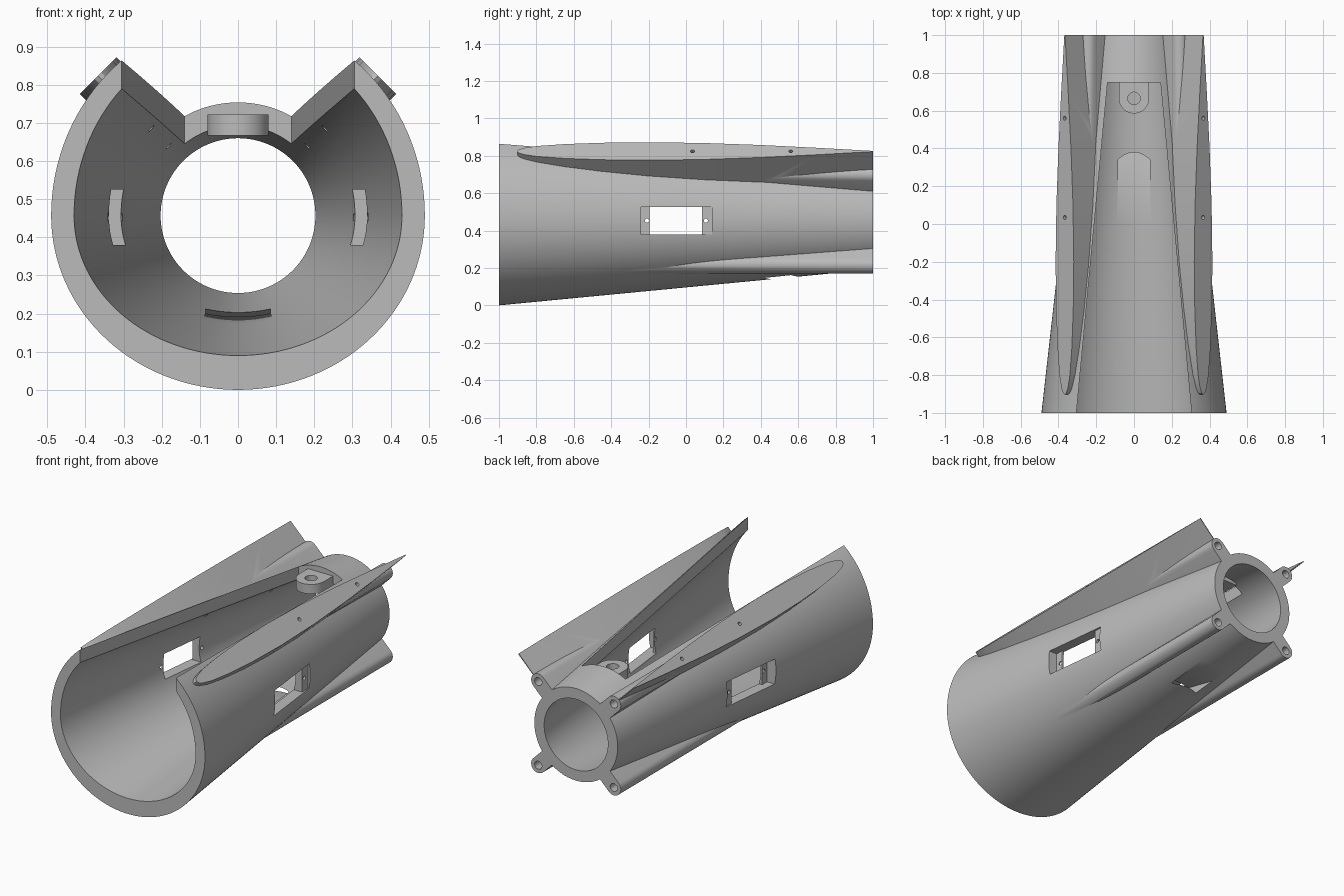
import bpy, bmesh, math
from mathutils import Vector

if "Cube" in bpy.data.objects:
    bpy.data.objects.remove(bpy.data.objects["Cube"])

grey = bpy.data.materials.new("plain_grey")
grey.use_nodes = True
grey.diffuse_color = (0.5, 0.5, 0.5, 1)
bsdf = grey.node_tree.nodes["Principled BSDF"]
bsdf.inputs["Base Color"].default_value = (0.5, 0.5, 0.5, 1)
bsdf.inputs["Roughness"].default_value = 0.6

AXIS_Z = 0.457
X, Y, Z = Vector((1, 0, 0)), Vector((0, 1, 0)), Vector((0, 0, 1))
CENTRE = Vector((0, 0, AXIS_Z))


def make(name, rings):
    """Closed solid skinned through a list of matching rings."""
    bm = bmesh.new()
    loops = [[bm.verts.new(p) for p in ring] for ring in rings]
    n = len(loops[0])
    for a, b in zip(loops, loops[1:]):
        for i in range(n):
            j = (i + 1) % n
            bm.faces.new((a[i], a[j], b[j], b[i]))
    bm.faces.new(loops[0])
    bm.faces.new(loops[-1])
    bmesh.ops.recalc_face_normals(bm, faces=bm.faces)
    mesh = bpy.data.meshes.new(name)
    bm.to_mesh(mesh)
    bm.free()
    mesh.materials.append(grey)
    ob = bpy.data.objects.new(name, mesh)
    bpy.context.collection.objects.link(ob)
    return ob


def prism(name, pts, origin, u, v, w, lo, hi):
    """Outline in the u-v plane, extruded along w from lo to hi."""
    return make(name, [[origin + u * a + v * b + w * h for a, b in pts] for h in (lo, hi)])


def circle(r, n=24, cu=0, cv=0):
    return [(cu + r * math.cos(2 * math.pi * i / n), cv + r * math.sin(2 * math.pi * i / n))
            for i in range(n)]


def rect(u0, u1, v0, v1):
    return [(u0, v0), (u1, v0), (u1, v1), (u0, v1)]


def tapered_tube(name, half, top, bottom, r_end, y0, y1):
    """Egg-shaped section at the front blending to a circle at the rear."""
    rings, n, steps = [], 128, 6
    for k in range(steps + 1):
        y = y0 + (y1 - y0) * k / steps
        t = (y + 1) / 2
        mix = lambda a: a + (r_end - a) * t
        ring = []
        for i in range(n):
            c, s = math.cos(2 * math.pi * i / n), math.sin(2 * math.pi * i / n)
            ring.append(Vector((mix(half) * c, y, AXIS_Z + mix(top if s > 0 else bottom) * s)))
        rings.append(ring)
    return make(name, rings)


def boolean(target, tool, op):
    mod = target.modifiers.new(op, "BOOLEAN")
    mod.operation, mod.solver, mod.object = op, "EXACT", tool
    bpy.ops.object.select_all(action="DESELECT")
    bpy.context.view_layer.objects.active = target
    target.select_set(True)
    bpy.ops.object.modifier_apply(modifier=mod.name)
    bpy.data.objects.remove(tool)


def smooth(ob):
    bpy.ops.object.select_all(action="DESELECT")
    bpy.context.view_layer.objects.active = ob
    ob.select_set(True)
    bpy.ops.object.shade_smooth_by_angle(angle=math.radians(25))


# Tapered outer body
hull = tapered_tube("hull_shell", 0.49, 0.52, 0.457, 0.265, -1, 1.03)

# Lens-shaped side rails, extruded outward at 45 degrees
half_lens = [(-0.895, 0.012), (-0.87, 0.024), (-0.8, 0.039), (-0.65, 0.054), (-0.45, 0.064),
             (-0.2, 0.068), (0.1, 0.062), (0.4, 0.047), (0.7, 0.026), (1.02, 0.001)]
lens = [(-0.902, 0)] + half_lens + [(a, -b) for a, b in reversed(half_lens)]

# Ear outline: rounded tip reaching in to the tube wall
R_EAR, EAR = 0.045, 0.34
ear = [(0.22, -R_EAR)] + [(EAR + R_EAR * math.cos(a), R_EAR * math.sin(a))
                          for a in (math.pi * (i / 16 - 0.5) for i in range(17))] + [(0.22, R_EAR)]


def diagonal(sx, sz):
    out = Vector((sx, 0, sz)).normalized()
    return out, out.cross(Y)


for sx in (-1, 1):
    out, side = diagonal(sx, 1)
    boolean(hull, prism("rail", lens, CENTRE, Y, side, out, 0.22, 0.519), "UNION")
    for sz in (-1, 1):
        out, side = diagonal(sx, sz)
        boolean(hull, prism("ear", ear, CENTRE, out, side, Y, -0.4, 1.025), "UNION")

# Hollow interior, flat rear end and open top trench
boolean(hull, tapered_tube("cavity", 0.43, 0.472, 0.367, 0.203, -1.05, 1.06), "DIFFERENCE")
boolean(hull, prism("rear_trim", rect(-1, 1, -1, 2), Vector(), X, Z, Y, 1, 1.2), "DIFFERENCE")
slope = (0.305 - 0.14) / 1.75
x_front = 0.305 + 0.1 * slope
trench = [(-x_front, -1.1), (x_front, -1.1), (0.14, 0.75), (-0.14, 0.75)]
boolean(hull, prism("trench", trench, Vector(), X, Y, Z, AXIS_Z, 1.3), "DIFFERENCE")

for sx in (-1, 1):
    # Side windows with recessed screw tabs
    for name, y0, y1, depth in (("window", -0.195, 0.085, 0.2), ("recess", -0.24, 0.14, 0.348)):
        boolean(hull, prism(name, rect(y0, y1, 0.38, 0.525), Vector(), Y, Z, X * sx, depth, 0.6),
                "DIFFERENCE")
    for y in (-0.209, 0.106):
        boolean(hull, prism("tab_hole", circle(0.011, 16, y, 0.453), Vector(), Y, Z, X * sx,
                            0.2, 0.6), "DIFFERENCE")
    # Rail screw holes
    out, side = diagonal(sx, 1)
    for y in (0.035, 0.56):
        boolean(hull, prism("rail_hole", circle(0.011, 16, y), CENTRE, Y, side, out, 0.1, 0.7),
                "DIFFERENCE")
    # Bolt holes in the rear ears
    for sz in (-1, 1):
        out, side = diagonal(sx, sz)
        boolean(hull, prism("bolt_hole", circle(0.023, 24, EAR), CENTRE, out, side, Y, 0.7, 1.1),
                "DIFFERENCE")

# Sloping cable slot through the floor
slot = [(0.14, 0.217), (0.7, 0.078), (0.7, 0.13), (0.38, 0.203), (0.3, 0.222)]
boolean(hull, prism("cable_slot", slot, Vector(), Y, Z, X, -0.085, 0.085), "DIFFERENCE")
smooth(hull)

# Drilled lug at the rear end of the trench
R_LUG, Y_LUG = 0.08, 0.665
lug_outline = [(-R_LUG, 0.775)] + [(-R_LUG * math.cos(a), Y_LUG - R_LUG * math.sin(a))
                                   for a in (math.pi * i / 24 for i in range(25))] + [(R_LUG, 0.775)]
lug = prism("mounting_lug", lug_outline, Vector(), X, Y, Z, 0.667, 0.722)
boolean(lug, prism("lug_hole", circle(0.033, 32, 0, Y_LUG), Vector(), X, Y, Z, 0.5, 0.9),
        "DIFFERENCE")
smooth(lug)
